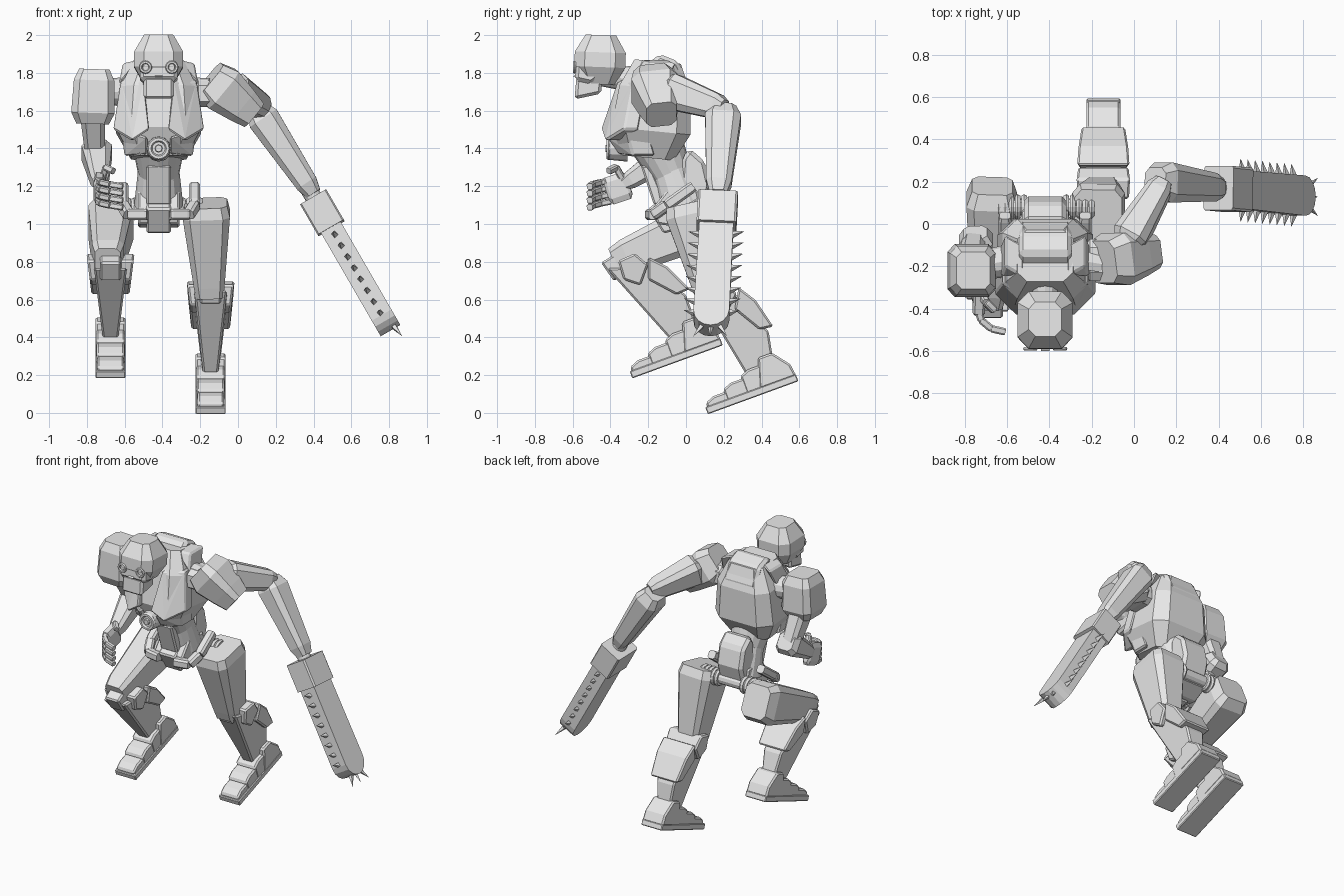
import bpy, bmesh, math
from mathutils import Vector, Matrix

if "Cube" in bpy.data.objects:
    bpy.data.objects.remove(bpy.data.objects["Cube"])

shade = (.8, .8, .8, 1)
grey = bpy.data.materials.new("pale_grey_metal")
grey.use_nodes = True
grey.diffuse_color = shade
grey.node_tree.nodes["Principled BSDF"].inputs["Base Color"].default_value = shade

X, Y, Z = Matrix.Identity(3)
MID = -.42  # centre line of the torso
SIDES = (-1, 1)


def finish(name, bm, bevel=0):
    bmesh.ops.recalc_face_normals(bm, faces=bm.faces[:])
    mesh = bpy.data.meshes.new(name)
    bm.to_mesh(mesh)
    bm.free()
    mesh.materials.append(grey)
    part = bpy.data.objects.new(name, mesh)
    bpy.context.collection.objects.link(part)
    if bevel:
        chamfer = part.modifiers.new("chamfer", "BEVEL")
        chamfer.width, chamfer.segments = bevel, 1


def limb(name, start, end, wide, deep, taper=1, cap=.7, rise=.12, ref=X, corner=.6):
    """Loft an eight-sided bar whose ends are drawn in by cap and whose far end is scaled by taper."""
    bm = bmesh.new()
    start, end = Vector(start), Vector(end)
    along = (end - start).normalized()
    across = (ref - along * ref.dot(along)).normalized()
    out = along.cross(across)
    shape = [(1, -corner), (1, corner), (corner, 1), (-corner, 1)]
    shape += [(-u, -v) for u, v in shape]
    rings = []
    for t, size in ((0, cap), (rise, 1), (1 - rise, taper), (1, taper * cap)):
        centre = start.lerp(end, t)
        rings.append([bm.verts.new(centre + (across * u * wide + out * v * deep) * size / 2) for u, v in shape])
    for low, high in zip(rings, rings[1:]):
        for k in range(len(shape)):
            bm.faces.new((low[k - 1], low[k], high[k], high[k - 1]))
    bm.faces.new(rings[0])
    bm.faces.new(rings[-1])
    finish(name, bm)


def chain(name, points, wide, deep, ref):
    """Join short straight limbs along a bent path."""
    for start, end in zip(points, points[1:]):
        limb(name, start, end, wide, deep, cap=.9, ref=ref)


def hull(name, points, bevel=.01):
    bm = bmesh.new()
    for point in points:
        bm.verts.new(point)
    bmesh.ops.convex_hull(bm, input=bm.verts[:])
    bmesh.ops.delete(bm, geom=[v for v in bm.verts if not v.link_faces], context="VERTS")
    bmesh.ops.dissolve_limit(bm, angle_limit=.03, verts=bm.verts[:], edges=bm.edges[:])
    finish(name, bm, bevel)


def slab(name, x, half, profile, bevel=.01):
    """Extrude a side profile, in y and z, to both sides of x."""
    hull(name, [(x + s * half, y, z) for s in SIDES for y, z in profile], bevel)


def pair(name, points, thick):
    """Mirrored armour plates about the torso centre line."""
    for s in SIDES:
        hull(name, [(MID + s * x, y + d, z) for d in (0, thick) for x, y, z in points])


def cone(name, start, end, near, far, sides=12):
    start, end = Vector(start), Vector(end)
    bm = bmesh.new()
    turn = (end - start).to_track_quat("Z", "Y").to_matrix().to_4x4()
    bmesh.ops.create_cone(bm, cap_ends=True, segments=sides, radius1=near, radius2=far,
                          depth=(end - start).length, matrix=Matrix.Translation((start + end) / 2) @ turn)
    finish(name, bm)


def ring(name, centre, facing, radius, tube):
    turn = facing.to_track_quat("Z", "Y").to_euler()
    bpy.ops.mesh.primitive_torus_add(location=centre, rotation=turn, major_radius=radius, minor_radius=tube,
                                     major_segments=16, minor_segments=6)
    bpy.context.object.name = name
    bpy.context.object.data.materials.append(grey)


# Head
limb("skull", (MID, -.46, 1.74), (MID, -.45, 2), .26, .27, cap=.6, rise=.35)
slab("face", MID, .1, [(-.59, 1.76), (-.5, 1.74), (-.42, 1.8), (-.45, 1.93), (-.58, 1.93)], .02)
slab("jaw", MID, .08, [(-.59, 1.66), (-.45, 1.69), (-.44, 1.8), (-.58, 1.78)], .015)
slab("nose", MID, .02, [(-.6, 1.78), (-.5, 1.77), (-.5, 1.84)], 0)
for s in SIDES:
    socket = Vector((MID + s * .07, -.59, 1.83))
    ring("eye_socket", socket, Y, .026, .009)
    cone("eye", socket + Y * .05, socket, .015, .015, 8)
cone("neck", (MID, -.45, 1.78), (MID, -.2, 1.76), .05, .08)

# Chest and back
limb("chest", (MID, -.2, 1.35), (MID, -.15, 1.86), .45, .42, taper=.9, cap=.65, rise=.28, corner=.65)
slab("back_pack", MID, .125, [(-.2, 1.85), (-.14, 1.9), (-.04, 1.86), (.01, 1.75), (0, 1.5), (-.1, 1.5)], .02)
pair("breast_plate", [(.24, -.33, 1.5), (.2, -.28, 1.76), (.08, -.36, 1.76), (.05, -.45, 1.5), (.14, -.43, 1.44)], .08)
pair("rib_plate", [(.2, -.32, 1.5), (.06, -.42, 1.46), (.06, -.36, 1.37), (.18, -.28, 1.36)], .12)
pair("collar_plate", [(.21, -.25, 1.74), (.19, -.2, 1.85), (.1, -.25, 1.87)], .15)
for s in SIDES:
    cone("shoulder_joint", (MID + s * .15, -.17, 1.7), (MID + s * .27, -.19, 1.7), .08, .07)
core = Vector((MID, -.41, 1.4))
cone("core_housing", core + Y * .1, core, .07, .06)
ring("core_ring", core, Y, .048, .014)
cone("core_lens", core + Y * .03, core - Y * .015, .026, .018, 8)

# Waist and pelvis
cone("upper_waist", (MID, -.15, 1.42), (MID, -.08, 1.27), .14, .11, 16)
cone("lower_waist", (MID, -.08, 1.28), (MID, -.02, 1.1), .11, .13, 16)
slab("lower_back", MID, .1, [(.02, 1.4), (.1, 1.33), (.13, 1.2), (.08, 1.03), (-.04, 1.1), (-.02, 1.35)], .02)
slab("pelvis", MID, .11, [(-.15, 1), (-.18, 1.08), (-.1, 1.18), (.06, 1.18), (.09, 1.04), (-.02, .98)])
slab("belly_plate", MID, .065, [(-.24, 1.31), (-.19, 1.31), (-.1, 1.1), (-.17, 1.1)])
slab("groin_plate", MID, .065, [(-.2, 1.08), (-.15, 1.12), (-.03, .97), (-.12, .95)])
for s in SIDES:
    belt = [(.06, -.19, 1.05), (.16, -.17, 1.05), (.19, -.1, 1.1), (.19, .04, 1.2)]
    chain("hip_belt", [(MID + s * x, y, z) for x, y, z in belt], .06, .06, Z)
    hip = Vector((MID, .08, 1.08))
    cone("hip_axle", hip, hip + X * s * .28, .04, .04)
    for k in range(5):
        ring("hip_coil", hip + X * s * (.1 + .03 * k), X, .046, .015)

# Legs
limb("left_thigh", (-.17, .03, 1.11), (-.15, .14, .62), .25, .3, taper=.65, cap=.9, corner=.7)
limb("right_thigh", (-.67, .18, 1.04), (-.69, -.38, .8), .24, .27, taper=.7, cap=.8, corner=.7)


def lower_leg(side, ankle, lean):
    def placed(profile, angle):
        c, s = math.cos(angle), math.sin(angle)
        return [(ankle.y + y * c - z * s, ankle.z + y * s + z * c) for y, z in profile]

    def leg_plate(part, extra, profile):
        # Plates widen steadily from the ankle to the knee
        points = []
        for (y, z), (_, height) in zip(placed(profile, -lean), profile):
            half = .05 + height / 8 + extra
            points += [(ankle.x + s * half, y, z) for s in SIDES]
        hull(side + part, points)

    leg_plate("shin", -.005, [(-.42, .34), (-.2, .35), (0, .2), (.05, .06), (0, -.05), (-.08, -.04)])
    leg_plate("calf_guard", .025, [(-.2, .4), (-.1, .35), (.02, .23), (-.05, .2), (-.2, .28)])
    leg_plate("knee_hinge", .025, [(-.36, .38), (-.27, .42), (-.2, .36), (-.24, .25), (-.33, .28)])
    slab(side + "knee_cap", ankle.x, .055, placed([(-.45, .37), (-.37, .42), (-.3, .36), (-.38, .27)], -lean))

    # Foot: pitched sole with overlapping blocks that climb to the ankle
    pitch = .35
    toe, heel, ground = -.35, .16, -.1
    sole = [(y, ground + z) for y in (toe, heel) for z in (-.03, .01)]
    slab(side + "sole", ankle.x, .08, placed(sole, pitch), .005)
    for k in range(3):
        y, top = toe + .01 + .11 * k, ground + .05 + .035 * k
        step = [(y, ground), (y, top - .02), (y + .05, top), (y + .14, top), (y + .16, ground)]
        slab(side + "foot_step", ankle.x, .07 + .003 * k, placed(step, pitch))
    block = [(-.05, ground), (0, .06), (.08, .06), (.15, -.03), (heel, ground)]
    slab(side + "heel_block", ankle.x, .08, placed(block, pitch))


lower_leg("left_", Vector((-.145, .4, .235)), .19)
lower_leg("right_", Vector((-.675, 0, .425)), 0)

# Right arm and open hand
limb("right_shoulder", (-.77, -.22, 1.53), (-.76, -.22, 1.82), .23, .25, taper=.93, cap=.75, rise=.2, corner=.7)
limb("right_upper_arm", (-.77, -.2, 1.6), (-.755, -.08, 1.35), .13, .14, taper=.8)
limb("right_forearm", (-.75, -.04, 1.4), (-.73, -.33, 1.21), .16, .16, taper=.6)
limb("palm", (-.73, -.3, 1.21), (-.735, -.42, 1.17), .06, .15)
bend = [math.pi * (1 + k / 6) for k in range(4)]
for k in range(4):
    finger = [(-.61 + .13 * math.cos(a), -.4 + .11 * math.sin(a), 1.23 - .037 * k - (a - math.pi) / 50) for a in bend]
    chain("finger", finger, .033, .035, Z)
chain("thumb", [(-.72, -.33, 1.23), (-.7, -.37, 1.3), (-.66, -.41, 1.28)], .035, .035, Y)

# Left arm
limb("left_shoulder", (-.15, -.18, 1.77), (.08, -.13, 1.58), .25, .25, taper=.8, cap=.8, rise=.28, ref=Y, corner=.65)
limb("left_shoulder_socket", (-.23, -.17, 1.69), (-.05, -.17, 1.69), .2, .14, ref=Y)
limb("left_upper_arm", (-.04, -.1, 1.71), (.14, .2, 1.61), .17, .19, taper=.7)
limb("left_forearm", (.1, .2, 1.61), (.4, .17, 1.16), .19, .17, taper=.7, ref=Y)

# Saw: housing, rounded bar and teeth along both edges
top, tip = Vector((.4, .17, 1.14)), Vector((.805, .13, .44))
run = (tip - top).normalized()
flat = run.cross(Y).normalized() * .06
nose = tip - run * .09
cone("wrist", top - run * .1, top, .045, .045)
limb("saw_housing", top, top.lerp(tip, .23), .21, .16, cap=1, ref=Y, corner=.9)
outline = [top.lerp(tip, .15) + Y * s * .09 for s in SIDES]
outline += [nose + (Y * math.cos(a) + run * math.sin(a)) * .095 for a in [math.pi * k / 8 for k in range(9)]]
hull("saw_bar", [p + flat * s for p in outline for s in SIDES], 0)
for s in SIDES:
    for k in range(8):
        root = top.lerp(tip, .28 + .085 * k) + Y * s * .085
        cone("saw_tooth", root, root + Y * s * .065 - run * .02, .02, 0, 4)
for k in (-1, 0, 1):
    root = tip + Y * k * .05 - run * .02 + X * .03
    cone("tip_tooth", root, root + run * .06 + Y * k * .04 + X * .015, .016, 0, 4)
